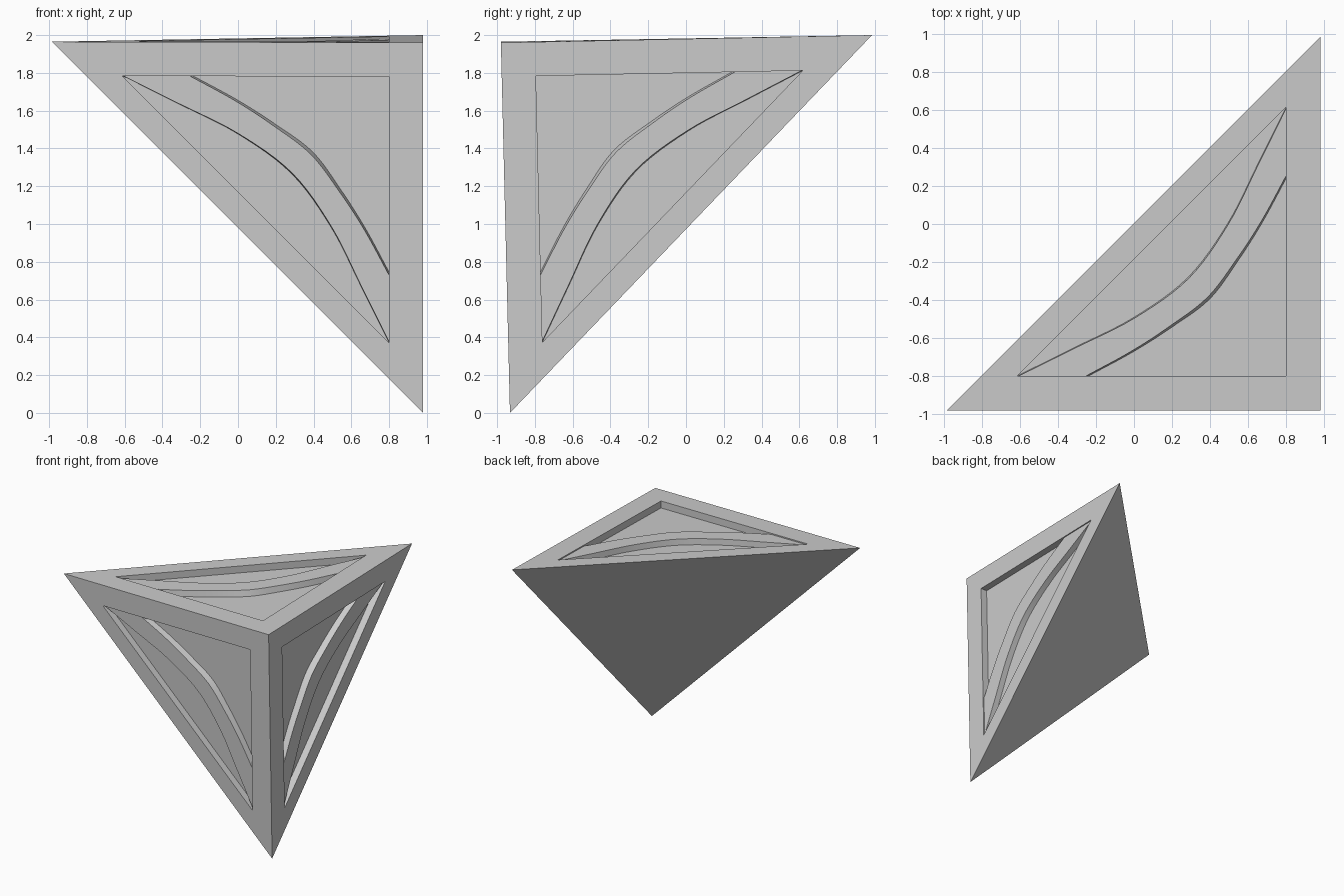
import bpy, bmesh
from mathutils import Vector

if "Cube" in bpy.data.objects:
    bpy.data.objects.remove(bpy.data.objects["Cube"])

# Corner block: one near-square corner and three tips
P = Vector((0.98, -0.98, 1.96))
A = Vector((-0.985, -0.98, 1.965))
B = Vector((0.98, 0.985, 2.0))
C = Vector((0.98, -0.932, 0.0))
CENTER = (P + A + B + C) / 4
SIDES = [("top", A, B), ("front", A, C), ("right", B, C)]
DEPTH, BAND_TOP = 0.06, 0.01


def face_mapper(q, r):
    n = (q - P).cross(r - P).normalized()
    if n.dot(CENTER - P) < 0:
        n = -n
    return lambda u, v, d=0.0: P + (q - P) * u + (r - P) * v + n * d


def finish(bm, name):
    bmesh.ops.remove_doubles(bm, verts=bm.verts, dist=1e-5)
    bmesh.ops.recalc_face_normals(bm, faces=bm.faces)
    me = bpy.data.meshes.new(name)
    bm.to_mesh(me)
    bm.free()
    ob = bpy.data.objects.new(name, me)
    bpy.context.collection.objects.link(ob)
    return ob


def spline(half, steps=6):
    # mirror the half curve about u = v, then smooth it
    pts = [Vector(p) for p in half]
    pts += [Vector((p[1], p[0])) for p in reversed(half[:-1])]
    ext = [2 * pts[0] - pts[1]] + pts + [2 * pts[-1] - pts[-2]]
    out = []
    for i in range(len(pts) - 1):
        a, b, c, d = ext[i:i + 4]
        for k in range(steps):
            t = k / steps
            out.append(0.5 * (2 * b + (c - a) * t + (2 * a - 5 * b + 4 * c - d) * t * t
                              + (3 * b - a - 3 * c + d) * t ** 3))
    return out + [pts[-1]]


# Body with a triangular recess in each of the three main sides
bm = bmesh.new()


def add(*pts):
    bm.faces.new([bm.verts.new(p) for p in pts])


add(A, B, C)
E, F = 0.092, 0.811
for name, q, r in SIDES:
    m = face_mapper(q, r)
    inner = [(E, E), (F, E), (E, F)]
    rim = [m(*p) for p in inner]
    floor = [m(*p, DEPTH) for p in inner]
    outer = [P, q, r]
    for i in range(3):
        j = (i + 1) % 3
        add(outer[i], outer[j], rim[j], rim[i])
        add(rim[i], rim[j], floor[j], floor[i])
    add(*floor)
finish(bm, "corner_block")

# Raised curved band across each recess
near = spline([(0.620, E), (0.5, 0.157), (0.398, 0.222), (0.297, 0.297)])
far = spline([(F, E), (0.66, 0.167), (0.5, 0.248), (0.355, 0.355)])
for name, q, r in SIDES:
    m = face_mapper(q, r)
    bm = bmesh.new()
    rows = []
    for a, b in zip(near, far):
        w = (b - a).normalized()
        a2, b2 = a + w * 0.008, b - w * 0.003
        # keep the sloped crest inside the recess
        rows.append([bm.verts.new(p) for p in (
            m(a.x, a.y, DEPTH), m(a2.x, a2.y, BAND_TOP),
            m(b2.x, b2.y, BAND_TOP), m(b.x, b.y, DEPTH))])
    for s, t in zip(rows, rows[1:]):
        for k in range(4):
            bm.faces.new((s[k], s[(k + 1) % 4], t[(k + 1) % 4], t[k]))
    bm.faces.new(rows[0])
    bm.faces.new(rows[-1])
    ob = finish(bm, name + "_curved_band")
    bpy.ops.object.select_all(action='DESELECT')
    ob.select_set(True)
    bpy.context.view_layer.objects.active = ob
    bpy.ops.object.shade_smooth_by_angle(angle=0.5)
